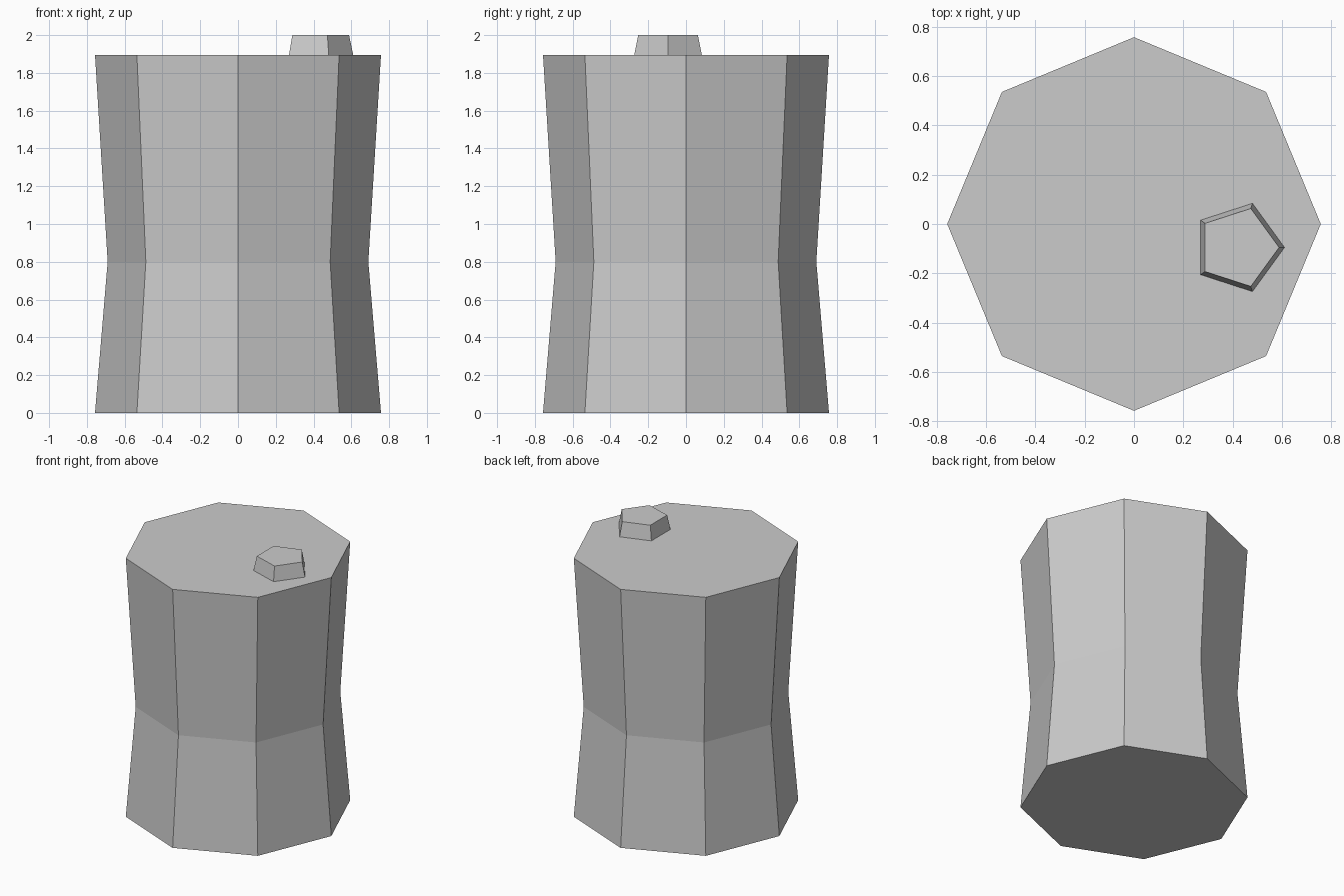
import bpy
import math

cube = bpy.data.objects.get("Cube")
if cube:
    bpy.data.objects.remove(cube, do_unlink=True)

# Single grey material
grey = bpy.data.materials.new("plain grey")
grey.use_nodes = True
colour = (0.6, 0.6, 0.6, 1)
grey.diffuse_color = colour
grey.node_tree.nodes["Principled BSDF"].inputs["Base Color"].default_value = colour


def lathe(name, sides, profile, centre=(0, 0)):
    """Flat-faced closed solid from (radius, height) rings."""
    verts = [(centre[0] + r * math.cos(math.tau * i / sides),
              centre[1] + r * math.sin(math.tau * i / sides), z)
             for r, z in profile for i in range(sides)]
    faces = [tuple(reversed(range(sides))),
             tuple(range(len(verts) - sides, len(verts)))]
    for ring in range(len(profile) - 1):
        a = ring * sides
        for i in range(sides):
            j = (i + 1) % sides
            faces.append((a + i, a + j, a + j + sides, a + i + sides))
    mesh = bpy.data.meshes.new(name)
    mesh.from_pydata(verts, [], faces)
    mesh.materials.append(grey)
    obj = bpy.data.objects.new(name, mesh)
    bpy.context.collection.objects.link(obj)
    return obj


# Eight-sided drum with a pinched waist
lathe("barrel_body", 8, [(0.757, 0), (0.69, 0.8), (0.757, 1.895)])

# Five-sided tapered stopper, off-centre on the lid
lathe("stopper", 5, [(0.188, 1.895), (0.166, 2.0)], (0.422, -0.095))
